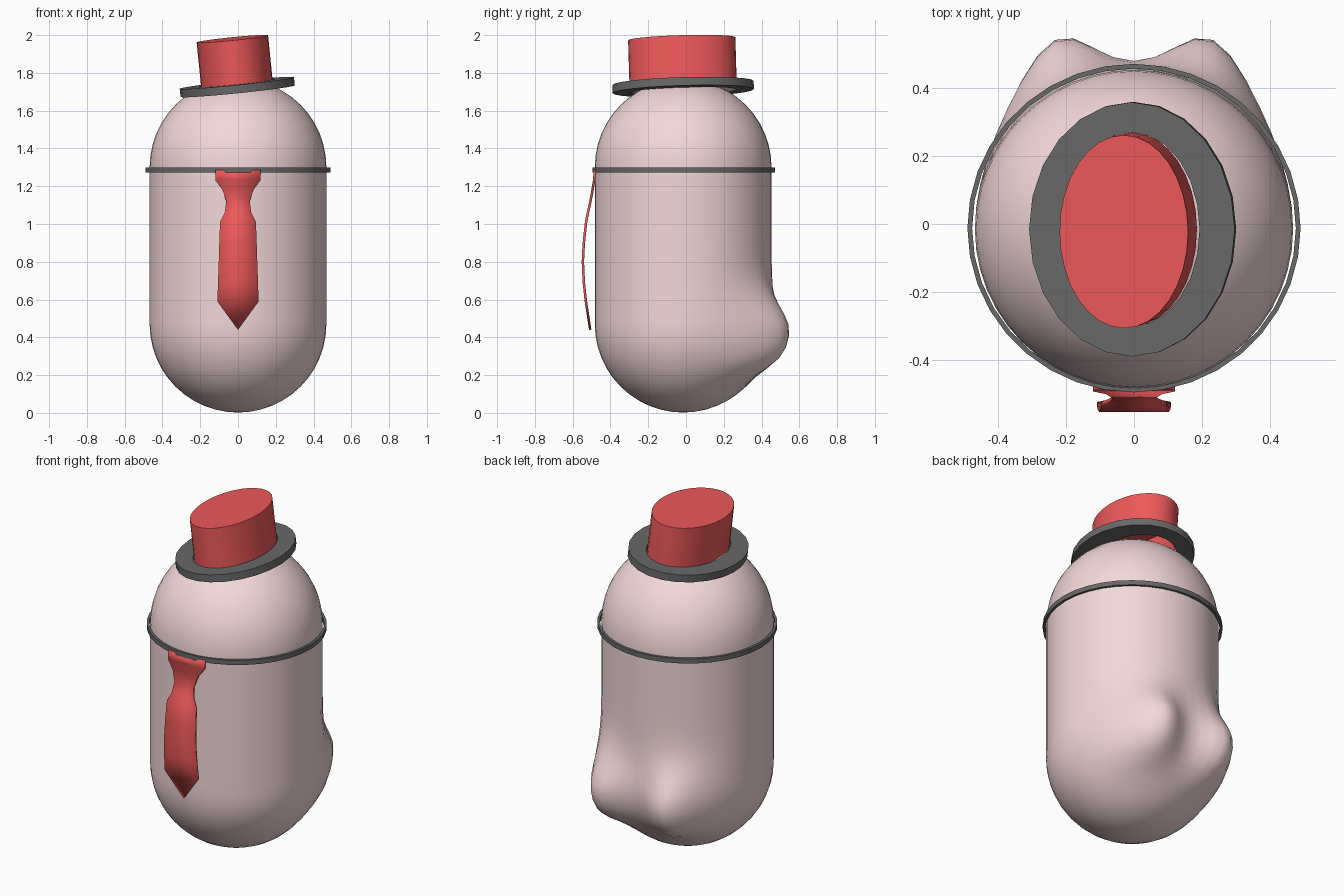
import bpy, bmesh, math
from mathutils import Matrix

if "Cube" in bpy.data.objects:
    bpy.data.objects.remove(bpy.data.objects["Cube"])

def material(name, r, g, b):
    m = bpy.data.materials.new(name)
    m.diffuse_color = (r, g, b, 1)
    m.use_nodes = True
    m.node_tree.nodes["Principled BSDF"].inputs["Base Color"].default_value = m.diffuse_color
    return m

PINK = material("pink", 0.9, 0.69, 0.7)
RED = material("red", 0.85, 0.1, 0.1)
DARK = material("dark", 0.14, 0.14, 0.14)

def finish(name, bm, mat, angle=35):
    bmesh.ops.recalc_face_normals(bm, faces=bm.faces)
    mesh = bpy.data.meshes.new(name)
    bm.to_mesh(mesh)
    bm.free()
    obj = bpy.data.objects.new(name, mesh)
    bpy.context.collection.objects.link(obj)
    mesh.materials.append(mat)
    bpy.ops.object.select_all(action='DESELECT')
    bpy.context.view_layer.objects.active = obj
    obj.select_set(True)
    bpy.ops.object.shade_smooth_by_angle(angle=math.radians(angle))
    return obj

def loft(profile, n, cap_start=False, cap_end=False, closed=False):
    """Stack elliptical rings given as (radius x, radius y, z)."""
    bm = bmesh.new()
    rings = [[bm.verts.new((rx * math.cos(2 * math.pi * i / n),
                            ry * math.sin(2 * math.pi * i / n), z))
              for i in range(n)] for rx, ry, z in profile]
    pairs = list(zip(rings, rings[1:]))
    if closed:
        pairs.append((rings[-1], rings[0]))
    for a, b in pairs:
        for i in range(n):
            j = (i + 1) % n
            bm.faces.new((a[i], a[j], b[j], b[i]))
    if cap_start:
        bm.faces.new(rings[0])
    if cap_end:
        bm.faces.new(rings[-1])
    return bm

# Body: capsule with two rounded bumps low on the back
R, LOW, HIGH, CY = 0.468, 0.47, 1.30, -0.015
angles = [math.pi / 2 * i / 12 for i in range(13)]
profile = [(max(R * math.sin(a), 0.004), LOW - R * math.cos(a)) for a in angles]
profile += [(R, LOW + (HIGH - LOW) * i / 16) for i in range(1, 16)]
profile += [(max(R * math.cos(a), 0.004), HIGH + R * math.sin(a)) for a in angles]
bm = loft([(r, r, z) for r, z in profile], 48, True, True)
for v in bm.verts:
    v.co.y += CY
    if v.co.y > 0:
        x, z = v.co.x, v.co.z
        d = z - 0.42
        wz = math.exp(-(d / 0.2) ** 2) if d > 0 else math.exp(-(d / 0.22) ** 4)
        wx = sum(math.exp(-((x - s * 0.24) / 0.155) ** 2) for s in (-1, 1))
        v.co.y += 0.155 * wx * wz * min(1, v.co.y / 0.2)
    v.co.z = max(v.co.z, 0)
finish("body", bm, PINK, 80)

# Collar band
bm = loft([(0.476, 0.469, 1.272), (0.49, 0.483, 1.272),
           (0.49, 0.483, 1.3), (0.476, 0.469, 1.3)], 36, closed=True)
bmesh.ops.translate(bm, vec=(0, -0.012, 0), verts=bm.verts)
finish("collar_band", bm, DARK)

# Necktie: rows of (half width, y, z), thickened
rows = [(0.12, -0.482, 1.285), (0.12, -0.486, 1.235), (0.083, -0.494, 1.185),
        (0.062, -0.506, 1.12), (0.07, -0.519, 1.06), (0.095, -0.529, 1.01),
        (0.099, -0.541, 0.9), (0.102, -0.546, 0.8), (0.106, -0.541, 0.69),
        (0.109, -0.53, 0.59), (0.0, -0.507, 0.44)]
bm = bmesh.new()
grid = [[bm.verts.new((s * w, y, z)) for s in ((-1, 1) if w else (0,))]
        for w, y, z in rows]
for a, b in zip(grid, grid[1:]):
    bm.faces.new(a + b[::-1])
tie = finish("necktie", bm, RED)
solid = tie.modifiers.new("thickness", 'SOLIDIFY')
solid.thickness = 0.013
solid.offset = 0

# Hat: tilted brim ring and open-bottomed crown
tilt = (Matrix.Translation((-0.004, -0.015, 1.725))
        @ Matrix.Rotation(math.radians(-5.8), 4, 'Y')
        @ Matrix.Rotation(math.radians(1.7), 4, 'X'))
bm = loft([(0.2, 0.285, -0.022), (0.304, 0.374, -0.022),
           (0.304, 0.374, 0.022), (0.2, 0.285, 0.022)], 24, closed=True)
bm.transform(tilt)
finish("hat_brim", bm, DARK)
bm = loft([(0.19, 0.284, 0.0), (0.19, 0.284, 0.257)], 32, cap_end=True)
bm.transform(tilt)
finish("hat_crown", bm, RED)
